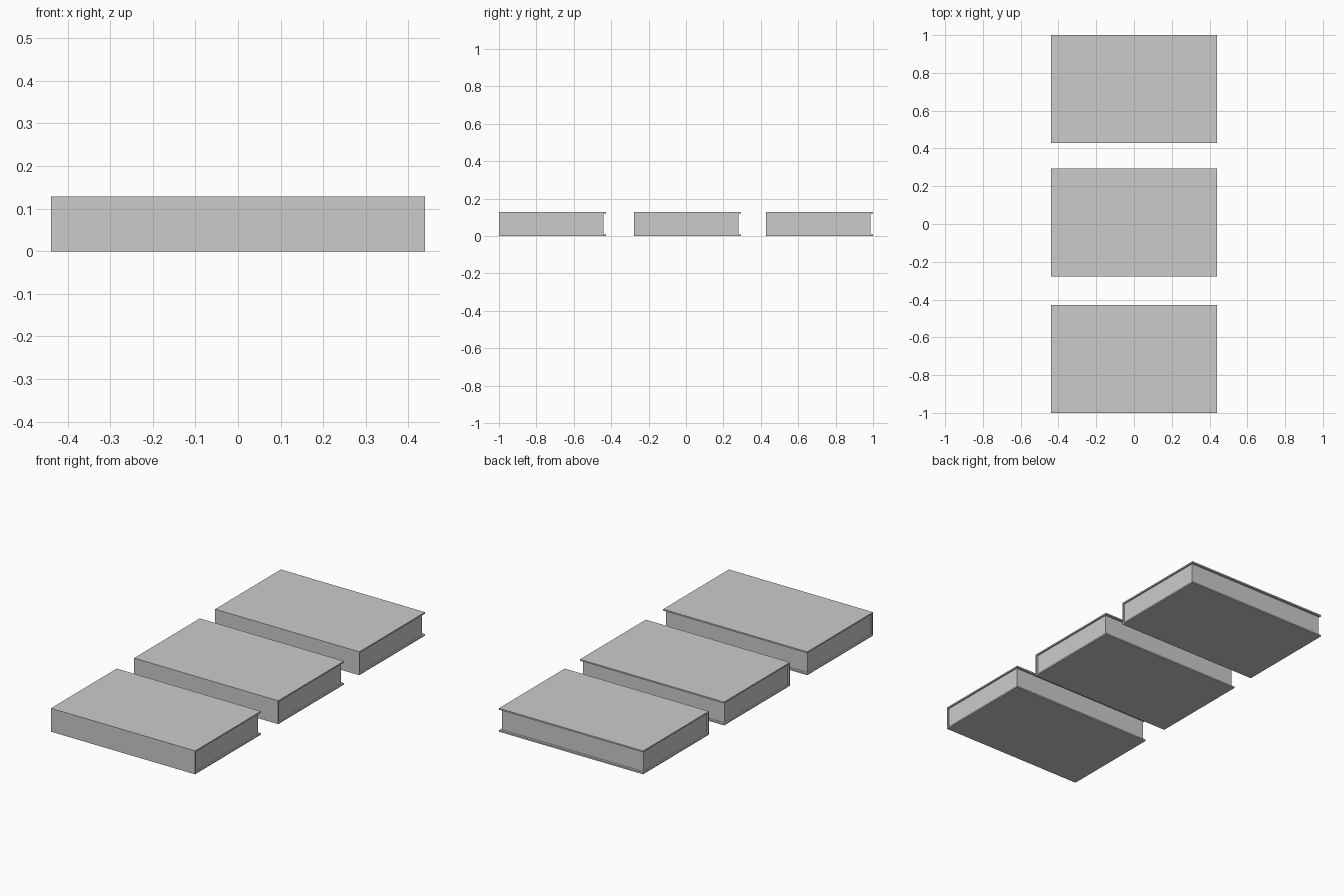
import bpy, bmesh

if "Cube" in bpy.data.objects:
    bpy.data.objects.remove(bpy.data.objects["Cube"])

HALF_W, DEPTH, HEIGHT = 0.439, 0.572, 0.129
BOARD = 0.008          # cover thickness
SIDE_INSET, FRONT_INSET = 0.008, 0.013


def extrude_profile(name, profile, half_width):
    """Extrude a closed (y, z) profile symmetrically along x."""
    bm = bmesh.new()
    face = bm.faces.new([bm.verts.new((-half_width, y, z)) for y, z in profile])
    res = bmesh.ops.extrude_face_region(bm, geom=[face])
    verts = [v for v in res["geom"] if isinstance(v, bmesh.types.BMVert)]
    bmesh.ops.translate(bm, verts=verts, vec=(2 * half_width, 0, 0))
    bmesh.ops.recalc_face_normals(bm, faces=bm.faces[:])
    mesh = bpy.data.meshes.new(name)
    bm.to_mesh(mesh)
    bm.free()
    obj = bpy.data.objects.new(name, mesh)
    bpy.context.collection.objects.link(obj)
    return obj


def book(name, y0):
    y1, top, spine = y0 + DEPTH, HEIGHT - BOARD, y0 + BOARD
    # Wraparound cover: two boards joined by the spine
    extrude_profile(name + "_cover", [
        (y0, 0), (y1, 0), (y1, BOARD), (spine, BOARD),
        (spine, top), (y1, top), (y1, HEIGHT), (y0, HEIGHT)], HALF_W)
    # Page block, set back from the cover edges
    edge = y1 - FRONT_INSET
    extrude_profile(name + "_pages", [
        (spine, BOARD), (edge, BOARD), (edge, top), (spine, top)],
        HALF_W - SIDE_INSET)


# Row of three books lying flat, spines to the front
for label, start in (("front_book", -1.0), ("middle_book", -0.277), ("back_book", 0.428)):
    book(label, start)
